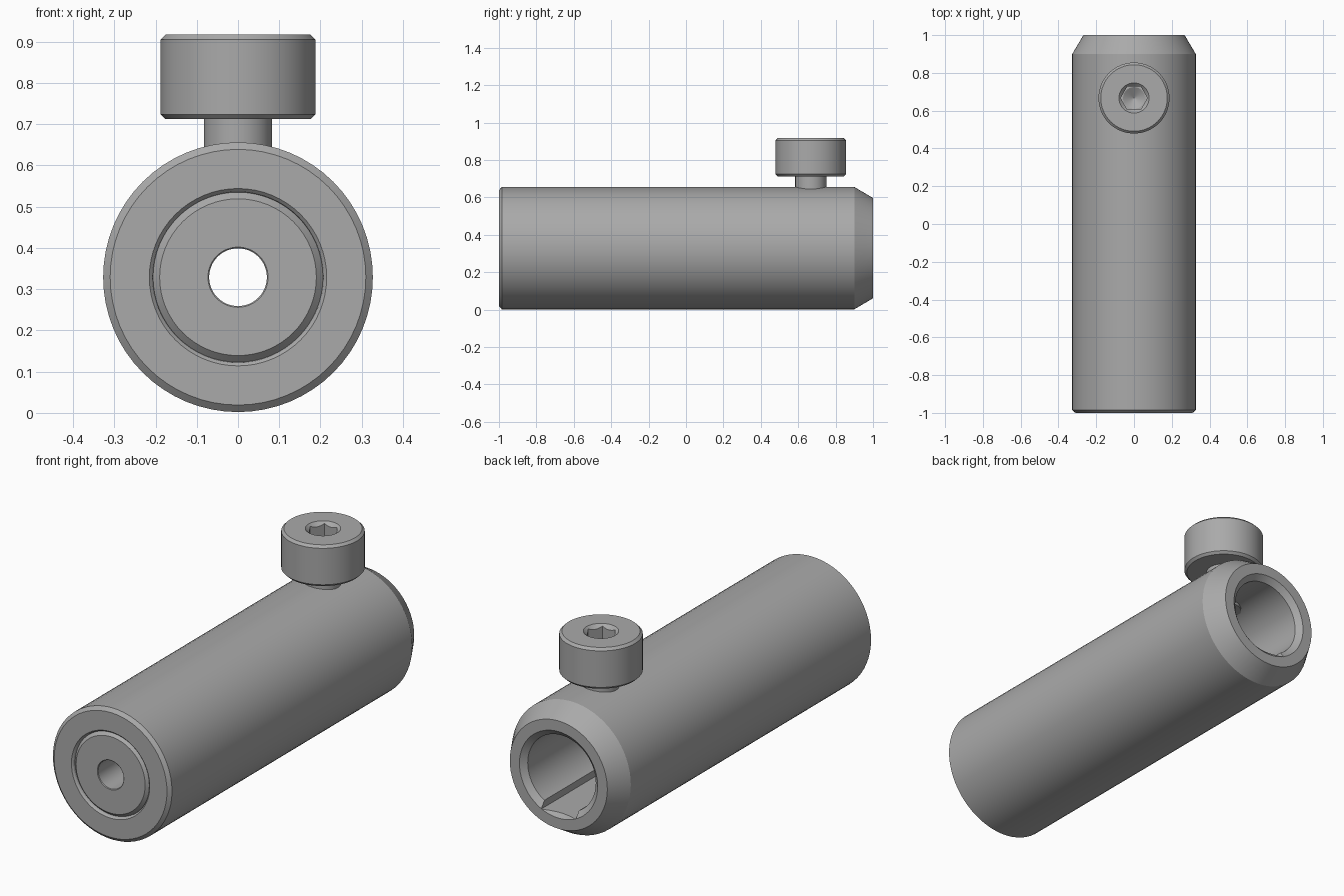
import bpy, bmesh
from math import pi, radians
from mathutils import Matrix, Vector

cube = bpy.data.objects.get("Cube")
if cube:
    bpy.data.objects.remove(cube)

steel = bpy.data.materials.new("grey_steel")
steel.use_nodes = True
GREY = (0.4, 0.4, 0.4, 1)
steel.diffuse_color = GREY
steel.node_tree.nodes["Principled BSDF"].inputs["Base Color"].default_value = GREY

AXIS_Z = 0.329
SCREW = Vector((0, 0.667, 0))


def add_object(name, bm):
    bmesh.ops.recalc_face_normals(bm, faces=bm.faces)
    mesh = bpy.data.meshes.new(name)
    bm.to_mesh(mesh)
    bm.free()
    mesh.materials.append(steel)
    obj = bpy.data.objects.new(name, mesh)
    bpy.context.collection.objects.link(obj)
    return obj


def lathe(name, profile, matrix, steps=64):
    """Spin (radius, height) points around the local z axis."""
    bm = bmesh.new()
    verts = [bm.verts.new((r, 0, h)) for r, h in profile]
    edges = [bm.edges.new(pair) for pair in zip(verts, verts[1:])]
    bmesh.ops.spin(bm, geom=verts + edges, cent=(0, 0, 0), axis=(0, 0, 1),
                   angle=2 * pi, steps=steps, use_merge=True)
    bmesh.ops.remove_doubles(bm, verts=bm.verts, dist=0.0001)
    bm.transform(matrix)
    return add_object(name, bm)


def cone_cutter(sides, r_low, r_high, low, high):
    """Tapered cutter on the screw axis, between two heights."""
    bm = bmesh.new()
    bmesh.ops.create_cone(bm, cap_ends=True, segments=sides, radius1=r_low,
                          radius2=r_high, depth=high - low)
    if sides == 6:
        bm.transform(Matrix.Rotation(radians(30), 4, "Z") if abs(
            max(v.co.x for v in bm.verts) - r_high) > 0.001 else Matrix())
    bm.transform(Matrix.Translation(SCREW + Vector((0, 0, (low + high) / 2))))
    return add_object("cutter", bm)


def cut(obj, cutter):
    mod = obj.modifiers.new("cut", "BOOLEAN")
    mod.operation = "DIFFERENCE"
    mod.solver = "EXACT"
    mod.object = cutter
    graph = bpy.context.evaluated_depsgraph_get()
    result = bpy.data.meshes.new_from_object(obj.evaluated_get(graph))
    obj.modifiers.clear()
    obj.data = result
    bpy.data.objects.remove(cutter)


def finish(obj):
    obj.data.shade_smooth()
    obj.data.set_sharp_from_angle(angle=radians(25))


# Sleeve: outer wall, groove round the front plug, pilot hole and rear bore
along_y = Matrix.Translation((0, 0, AXIS_Z)) @ Matrix.Rotation(-pi / 2, 4, "X")
outer = [(0.31, -1), (0.327, -0.985), (0.327, 0.9), (0.268, 1)]
bore = [(0.215, 1), (0.187, 0.975), (0.187, -0.2)]
pilot = [(0.07, -0.2), (0.07, -0.997), (0.073, -1)]
plug = [(0.19, -1), (0.206, -0.984), (0.208, -0.993), (0.215, -1)]
sleeve = lathe("sleeve", outer + bore + pilot + plug + outer[:1], along_y)

# Keyway in the floor of the bore
bm = bmesh.new()
bmesh.ops.create_cube(bm, size=1)
bm.transform(Matrix.Translation((0, 0.5, AXIS_Z - 0.12)) @
             Matrix.Diagonal((0.19, 1.2, 0.15, 1)))
cut(sleeve, add_object("cutter", bm))
finish(sleeve)

# Clamp screw: shank and chamfered head
shank = [(0, 0.5), (0.083, 0.5), (0.083, 0.712)]
head = [(0.176, 0.712), (0.188, 0.724), (0.188, 0.905), (0.176, 0.917), (0, 0.917)]
screw = lathe("clamp_screw", shank + head, Matrix.Translation(SCREW))

# Hex socket with a countersunk rim and a drilled point
cut(screw, cone_cutter(48, 0.06, 0.09, 0.897, 0.927))
cut(screw, cone_cutter(6, 0.071, 0.071, 0.81, 0.95))
cut(screw, cone_cutter(48, 0.001, 0.061, 0.775, 0.812))
finish(screw)
